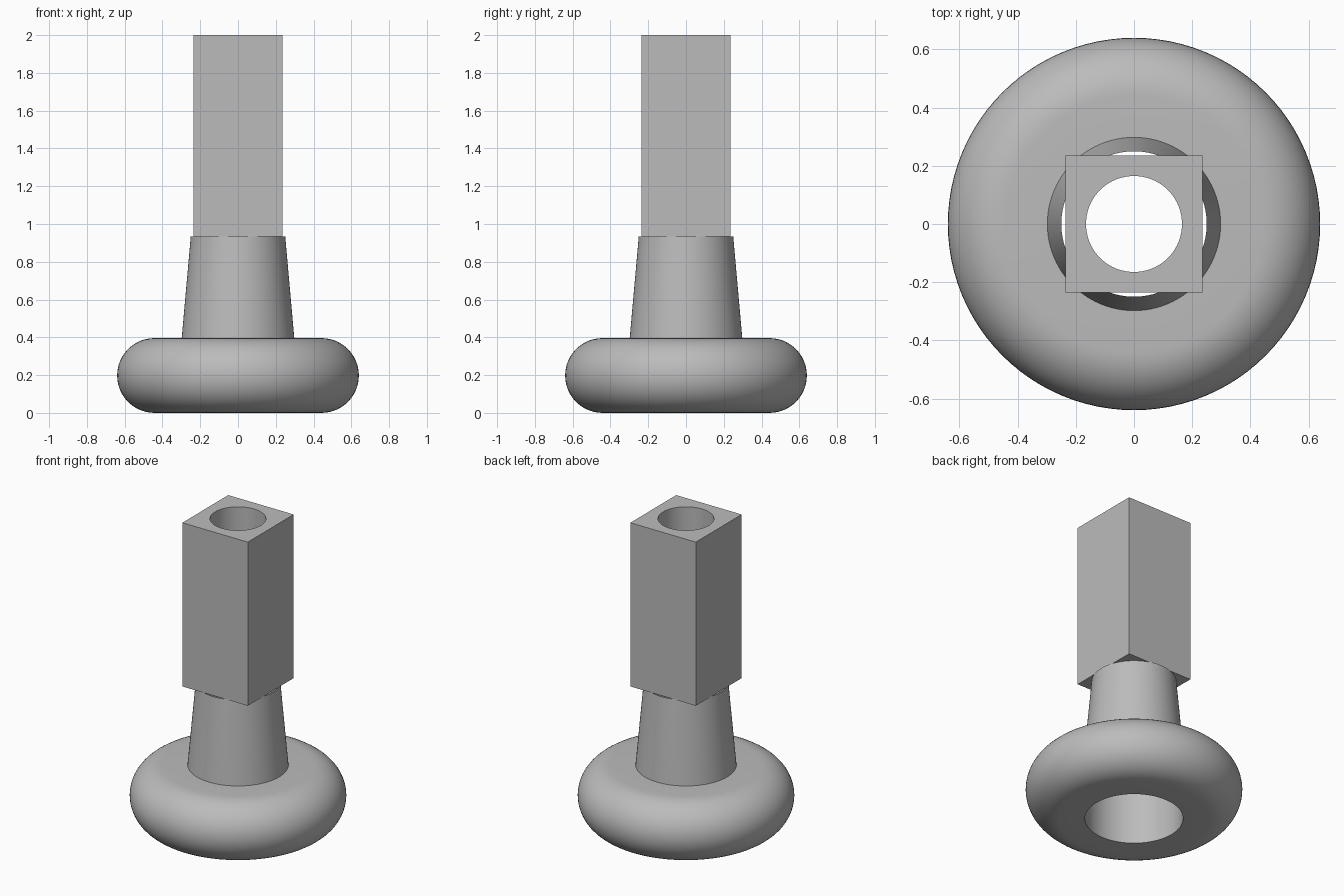
import bpy, bmesh, math

cube = bpy.data.objects.get("Cube")
if cube:
    bpy.data.objects.remove(cube, do_unlink=True)

grey = bpy.data.materials.new("plain_grey")
grey.use_nodes = True
colour = (0.5, 0.5, 0.5, 1)
grey.diffuse_color = colour
grey.node_tree.nodes["Principled BSDF"].inputs["Base Color"].default_value = colour

SIDES = 96


def finish(name, bm, smooth=30):
    mesh = bpy.data.meshes.new(name)
    bm.to_mesh(mesh)
    bm.free()
    mesh.materials.append(grey)
    obj = bpy.data.objects.new(name, mesh)
    bpy.context.collection.objects.link(obj)
    bpy.ops.object.select_all(action='DESELECT')
    obj.select_set(True)
    bpy.context.view_layer.objects.active = obj
    bpy.ops.object.shade_smooth_by_angle(angle=math.radians(smooth))
    return obj


def lathe(name, profile, closed):
    """Spin a (radius, height) profile around the z axis."""
    bm = bmesh.new()
    verts = [bm.verts.new((r, 0, z)) for r, z in profile]
    pairs = list(zip(verts, verts[1:]))
    if closed:
        pairs.append((verts[-1], verts[0]))
    edges = [bm.edges.new(p) for p in pairs]
    bmesh.ops.spin(bm, geom=verts + edges, cent=(0, 0, 0), axis=(0, 0, 1),
                   angle=math.tau, steps=SIDES, use_merge=True)
    bmesh.ops.remove_doubles(bm, verts=bm.verts, dist=1e-5)
    bmesh.ops.recalc_face_normals(bm, faces=bm.faces)
    return finish(name, bm)


# Rounded ring foot with a straight bore
R, BORE, ROUND = 0.64, 0.29, 0.198
rim = [(R - ROUND + ROUND * math.cos(a), ROUND + ROUND * math.sin(a))
       for a in (math.pi * (i / 24 - 0.5) for i in range(25))]
lathe("ring_foot", [(BORE, 0)] + rim + [(BORE, 2 * ROUND)], True)

# Open tapered sleeve
lathe("tapered_sleeve", [(0.298, 2 * ROUND), (0.25, 0.935)], False)

# Square block with a round bore, built as matching square and circle loops
HALF, HOLE, LOW, HIGH = 0.236, 0.165, 0.933, 2.0
bm = bmesh.new()
loops = []
for square, z in ((True, LOW), (True, HIGH), (False, HIGH), (False, LOW)):
    loop = []
    for i in range(SIDES):
        a = math.tau * i / SIDES
        c, s = math.cos(a), math.sin(a)
        r = HALF / max(abs(c), abs(s)) if square else HOLE
        loop.append(bm.verts.new((r * c, r * s, z)))
    loops.append(loop)
for k in range(4):
    a, b = loops[k], loops[(k + 1) % 4]
    for i in range(SIDES):
        j = (i + 1) % SIDES
        bm.faces.new((a[i], a[j], b[j], b[i]))
bmesh.ops.recalc_face_normals(bm, faces=bm.faces)
finish("square_block", bm)
